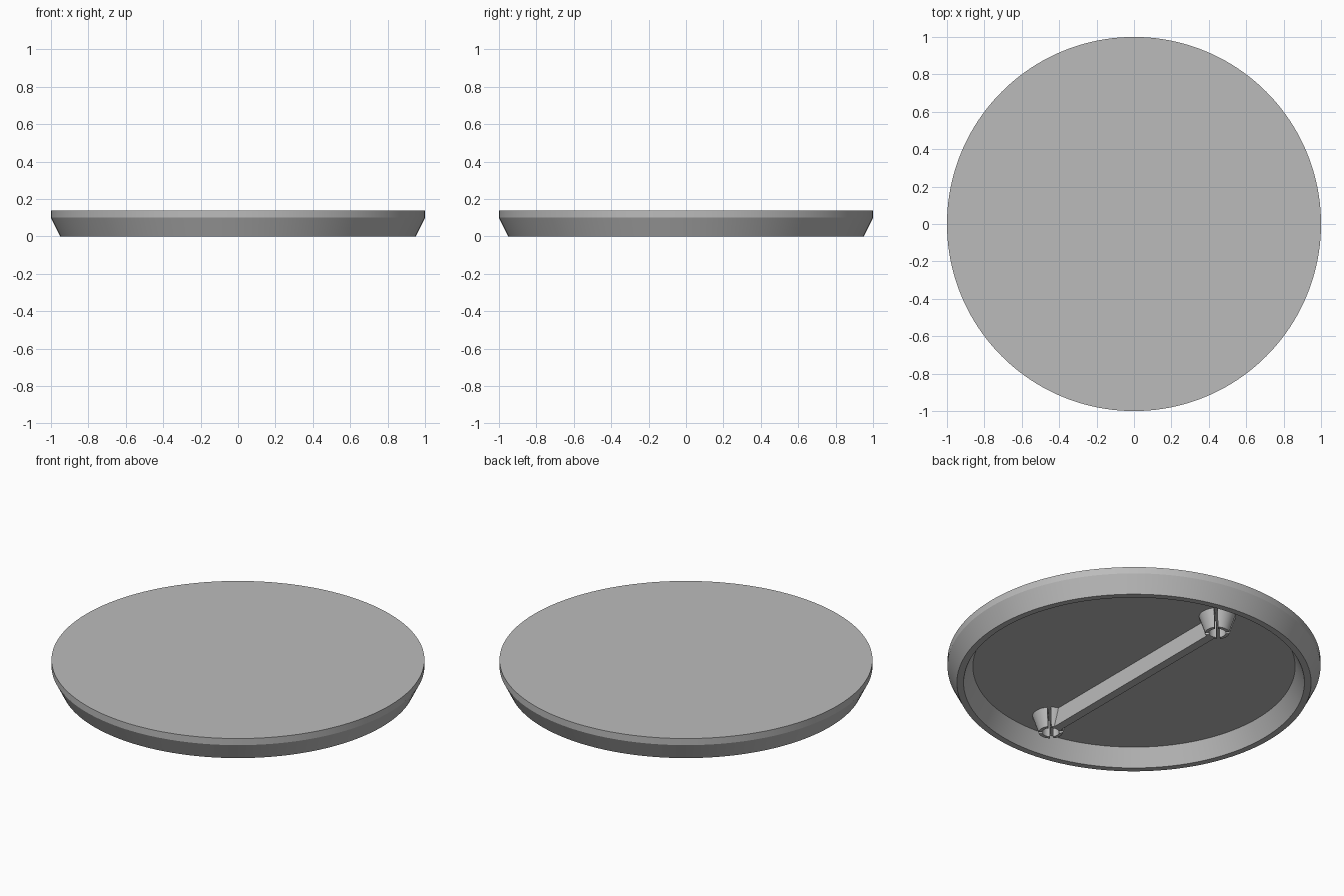
import bpy, bmesh, math
from mathutils import Matrix

cube = bpy.data.objects.get("Cube")
if cube:
    bpy.data.objects.remove(cube, do_unlink=True)

grey = bpy.data.materials.new("plain grey")
grey.use_nodes = True
colour = (0.5, 0.5, 0.5, 1)
grey.diffuse_color = colour
grey.node_tree.nodes["Principled BSDF"].inputs["Base Color"].default_value = colour

FLOOR, TOP = 0.1, 0.139   # underside and top of the disc
POST_Y = 0.695


def add_object(name, bm):
    bmesh.ops.recalc_face_normals(bm, faces=bm.faces)
    mesh = bpy.data.meshes.new(name)
    bm.to_mesh(mesh)
    bm.free()
    mesh.materials.append(grey)
    obj = bpy.data.objects.new(name, mesh)
    bpy.context.collection.objects.link(obj)
    return obj


def select_only(obj):
    bpy.ops.object.select_all(action="DESELECT")
    obj.select_set(True)
    bpy.context.view_layer.objects.active = obj


def smooth(obj):
    select_only(obj)
    bpy.ops.object.shade_smooth_by_angle(angle=math.radians(25))


def revolve(name, profile, steps, closed):
    """Turn a list of (radius, height) points around the z axis."""
    bm = bmesh.new()
    verts = [bm.verts.new((r, 0, z)) for r, z in profile]
    edges = [bm.edges.new(pair) for pair in zip(verts, verts[1:])]
    if closed:
        edges.append(bm.edges.new((verts[-1], verts[0])))
    bmesh.ops.spin(bm, geom=verts + edges, cent=(0, 0, 0), axis=(0, 0, 1),
                   angle=math.tau, steps=steps)
    bmesh.ops.remove_doubles(bm, verts=bm.verts, dist=0.0001)
    return add_object(name, bm)


def add_box(bm, size, centre, turn=0):
    matrix = (Matrix.Translation(centre) @ Matrix.Rotation(turn, 4, "Z")
              @ Matrix.Diagonal((*size, 1)))
    bmesh.ops.create_cube(bm, size=1, matrix=matrix)


# Disc with a hollow, flared skirt underneath
disc = revolve("disc", [(0, FLOOR), (0.864, FLOOR), (0.914, 0), (0.95, 0),
                        (1, FLOOR), (1, TOP), (0, TOP)], 160, False)
smooth(disc)

# Hollow tapered posts, split by diagonal slots
for name, side in (("front_post", -1), ("back_post", 1)):
    post = revolve(name, [(0.046, 0), (0.065, 0), (0.1, FLOOR + 0.005),
                          (0.046, FLOOR + 0.005)], 48, True)
    for turn in (45, 135):
        bm = bmesh.new()
        add_box(bm, (0.3, 0.018, 0.3), (0, 0, 0), math.radians(turn))
        cutter = add_object("slot_cutter", bm)
        cutter.hide_render = True
        cut = post.modifiers.new("slot", "BOOLEAN")
        cut.operation = "DIFFERENCE"
        cut.solver = "EXACT"
        cut.object = cutter
        select_only(post)
        bpy.ops.object.modifier_apply(modifier=cut.name)
        bpy.data.objects.remove(cutter, do_unlink=True)
    post.location.y = side * POST_Y
    smooth(post)

# Straight rib joining the posts
bm = bmesh.new()
add_box(bm, (0.05, 2 * (POST_Y - 0.054), FLOOR + 0.005), (0, 0, (FLOOR + 0.005) / 2))
add_object("rib", bm)
